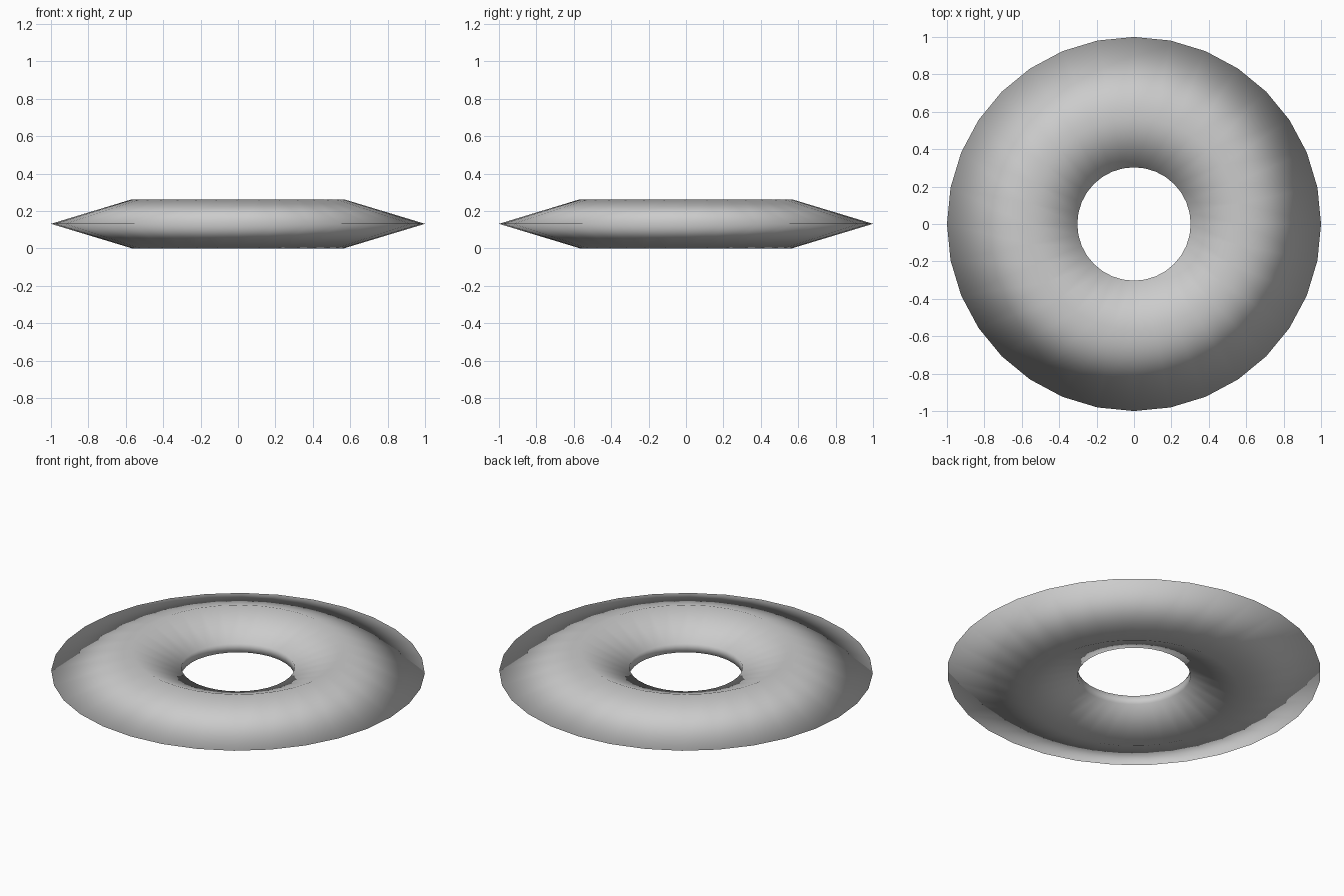
import bpy, bmesh
from math import cos, sin, pi

if "Cube" in bpy.data.objects:
    bpy.data.objects.remove(bpy.data.objects["Cube"])

SIDES = 32
# closed cross-section (radius, height): rim, upper ridge, hole wall, lower ridge
PROFILE = [(1.0, 0.131), (0.567, 0.262), (0.303, 0.157), (0.303, 0.105), (0.567, 0.0)]


def lathe(name, profile, sides):
    bm = bmesh.new()
    rings = [[bm.verts.new((r * cos(2 * pi * i / sides), r * sin(2 * pi * i / sides), z))
              for r, z in profile] for i in range(sides)]
    n = len(profile)
    for i in range(sides):
        a, b = rings[i], rings[(i + 1) % sides]
        for j in range(n):
            k = (j + 1) % n
            bm.faces.new((a[j], b[j], b[k], a[k])).smooth = True
    bmesh.ops.recalc_face_normals(bm, faces=bm.faces)
    mesh = bpy.data.meshes.new(name)
    bm.to_mesh(mesh)
    bm.free()
    obj = bpy.data.objects.new(name, mesh)
    bpy.context.collection.objects.link(obj)
    return obj


# ring-shaped disc with a thin outer edge and dished centre
lathe("ring_disc", PROFILE, SIDES)
